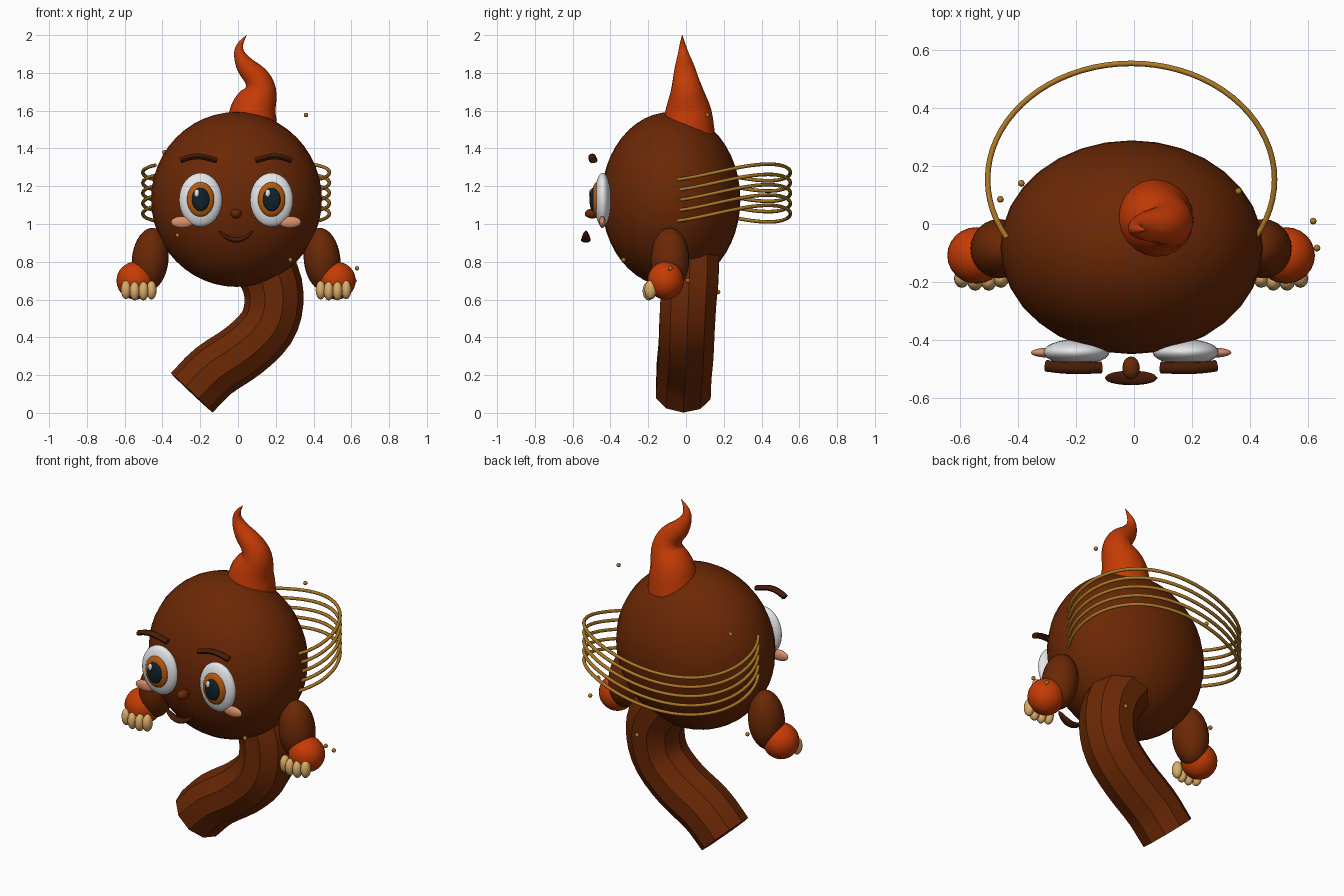
import bpy, bmesh, math
from mathutils import Vector

cube = bpy.data.objects.get("Cube")
if cube:
    bpy.data.objects.remove(cube, do_unlink=True)

MID = -0.01  # x of the mirror plane


def material(name, rgb):
    m = bpy.data.materials.new(name)
    m.use_nodes = True
    m.diffuse_color = (*rgb, 1)
    m.node_tree.nodes["Principled BSDF"].inputs["Base Color"].default_value = (*rgb, 1)
    return m


BROWN = material("brown", (0.148, 0.021, 0.0015))
DARK = material("dark_brown", (0.062, 0.011, 0.002))
ORANGE = material("orange", (0.56, 0.044, 0.0015))
TAN = material("tan", (0.72, 0.42, 0.14))
GOLD = material("gold", (0.42, 0.19, 0.018))
WHITE = material("white", (0.82, 0.83, 0.84))
PINK = material("pink", (0.72, 0.28, 0.15))
AMBER = material("amber", (0.48, 0.10, 0.004))
BLACK = material("near_black", (0.005, 0.016, 0.023))


def finish(name, bm, mat, angle=None):
    bmesh.ops.recalc_face_normals(bm, faces=bm.faces)
    me = bpy.data.meshes.new(name)
    bm.to_mesh(me)
    bm.free()
    me.materials.append(mat)
    ob = bpy.data.objects.new(name, me)
    bpy.context.collection.objects.link(ob)
    me.polygons.foreach_set("use_smooth", [True] * len(me.polygons))
    if angle:
        bpy.ops.object.select_all(action='DESELECT')
        ob.select_set(True)
        bpy.context.view_layer.objects.active = ob
        bpy.ops.object.shade_smooth_by_angle(angle=math.radians(angle))
    return ob


def ellipsoid(name, loc, size, mat, tilt=0, segs=24, rings=16):
    bm = bmesh.new()
    bmesh.ops.create_uvsphere(bm, u_segments=segs, v_segments=rings, radius=1)
    bmesh.ops.scale(bm, vec=size, verts=bm.verts)
    ob = finish(name, bm, mat)
    ob.location = loc
    ob.rotation_euler.y = math.radians(tilt)
    return ob


def spline(points, steps):
    """Catmull-Rom resampling of tuples of any length."""
    ps = [Vector(p) for p in points]
    ps = [2 * ps[0] - ps[1]] + ps + [2 * ps[-1] - ps[-2]]
    out = []
    for a, b, c, d in zip(ps, ps[1:], ps[2:], ps[3:]):
        for i in range(steps):
            t = i / steps
            out.append(0.5 * (2 * b + (c - a) * t + (2 * a - 5 * b + 4 * c - d) * t ** 2
                              + (3 * b - a - 3 * c + d) * t ** 3))
    return out + [ps[-2]]


def sweep(name, path, radii, sides, mat, ref=(0, 1, 0), angle=30):
    """Tube along path; radii are (across, along ref) for each point."""
    bm = bmesh.new()
    loops = []
    ref = Vector(ref)
    for i, p in enumerate(path):
        tan = path[min(i + 1, len(path) - 1)] - path[max(i - 1, 0)]
        n = tan.cross(ref).normalized()
        b = n.cross(tan).normalized()
        ra, rb = radii[i]
        loops.append([bm.verts.new(p + n * ra * math.cos(k * math.tau / sides)
                                   + b * rb * math.sin(k * math.tau / sides))
                      for k in range(sides)])
    for lo, hi in zip(loops, loops[1:]):
        for k in range(sides):
            j = (k + 1) % sides
            bm.faces.new((lo[k], lo[j], hi[j], hi[k]))
    bm.faces.new(loops[0])
    bm.faces.new(loops[-1])
    return finish(name, bm, mat, angle)


def round_sweep(name, pts, steps, sides, mat, angle=30):
    """Sweep through (x, y, z, radius) points."""
    s = spline(pts, steps)
    return sweep(name, [Vector(p[:3]) for p in s],
                 [(max(p[3], 0.001),) * 2 for p in s], sides, mat, angle=angle)


# Round body
ellipsoid("body", (-0.008, -0.08, 1.13), (0.452, 0.368, 0.463), BROWN, segs=32, rings=24)

# Flame-shaped tuft
round_sweep("flame_tuft", [
    (0.070, 0.015, 1.48, 0.138), (0.082, 0.012, 1.60, 0.122), (0.116, 0.005, 1.70, 0.089),
    (0.100, -0.002, 1.77, 0.068), (0.042, -0.008, 1.835, 0.051), (0.008, -0.014, 1.90, 0.030),
    (0.012, -0.018, 1.95, 0.016), (0.045, -0.02, 2.0, 0.001)], 4, 20, ORANGE, angle=60)

# Ten-sided curved tail
round_sweep("tail", [
    (0.07, 0.02, 0.86, 0.162), (0.168, 0.02, 0.72, 0.160), (0.19, 0.012, 0.58, 0.156),
    (0.15, 0.005, 0.45, 0.154), (0.03, 0.0, 0.33, 0.153), (-0.13, -0.01, 0.222, 0.153),
    (-0.245, -0.014, 0.106, 0.152)], 3, 10, BROWN)

# Paired parts
for side, s in (("right", -1), ("left", 1)):
    def at(x, y, z):
        return (MID + s * x, y, z)

    # Arms, hands and fingers
    ellipsoid(side + "_arm", at(0.455, -0.085, 0.812), (0.097, 0.102, 0.168), BROWN, tilt=-s * 6)
    ellipsoid(side + "_hand", at(0.533, -0.108, 0.70), (0.1, 0.097, 0.1), ORANGE)
    for i, (x, y, z) in enumerate([(0.448, -0.188, 0.650), (0.490, -0.198, 0.645),
                                   (0.537, -0.198, 0.645), (0.583, -0.188, 0.652)]):
        ellipsoid(f"{side}_finger_{i + 1}", at(x, y, z), (0.027, 0.032, 0.05), TAN,
                  segs=12, rings=8)

    # Eyes
    ellipsoid(side + "_eye", at(0.188, -0.441, 1.128), (0.114, 0.044, 0.143), WHITE)
    ellipsoid(side + "_iris", at(0.188, -0.472, 1.130), (0.073, 0.028, 0.092), AMBER)
    ellipsoid(side + "_pupil", at(0.188, -0.492, 1.130), (0.047, 0.019, 0.062), BLACK)
    hx = MID + s * 0.188
    ellipsoid(side + "_eye_highlight", (hx - 0.02, -0.505, 1.163), (0.014, 0.009, 0.021),
              WHITE, segs=12, rings=8)

    # Cheeks
    ellipsoid(side + "_cheek", at(0.285, -0.443, 1.010), (0.06, 0.017, 0.031), PINK)

    # Eyebrows
    brow = spline([at(0.293, -0.488, 1.336), at(0.245, -0.494, 1.353),
                   at(0.185, -0.497, 1.357), at(0.102, -0.494, 1.336)], 4)
    sweep(side + "_eyebrow", brow, [(0.015, 0.020)] * len(brow), 8, DARK, angle=50)

# Nose
ellipsoid("nose", (MID, -0.496, 1.055), (0.03, 0.04, 0.026), BROWN, segs=16, rings=10)

# Crescent smile, thick in the middle
N = 16
smile, width = [], []
for i in range(N + 1):
    u = 2 * i / N - 1
    smile.append(Vector((MID + 0.09 * u, -0.53, 0.915 + 0.05 * u * u)))
    w = math.sqrt(max(1 - u * u, 0.004))
    width.append((0.014 * w, 0.026 * w))
sweep("smile", smile, width, 10, DARK, angle=60)

# Five wavy hoops around the back
for n in range(5):
    path = []
    for i in range(49):
        t = math.radians(-30 + 240 * i / 48)
        path.append(Vector((MID + 0.494 * math.cos(t), 0.153 + 0.4 * math.sin(t),
                            1.055 + 0.0545 * n + 0.044 * math.sin(2 * t))))
    sweep(f"hoop_{n + 1}", path, [(0.0095, 0.0095)] * len(path), 8, GOLD,
          ref=(0, 0, 1), angle=60)

# Floating sparks
sparks = [(0.36, 0.113, 1.577), (0.277, -0.33, 0.81), (0.63, -0.083, 0.765),
          (0.617, 0.01, 0.70), (-0.46, 0.085, 0.79), (-0.388, 0.14, 1.38),
          (-0.32, -0.30, 0.94), (0.20, 0.17, 0.64)]
for i, p in enumerate(sparks):
    ellipsoid(f"spark_{i + 1}", p, (0.012,) * 3, GOLD, segs=8, rings=6)
